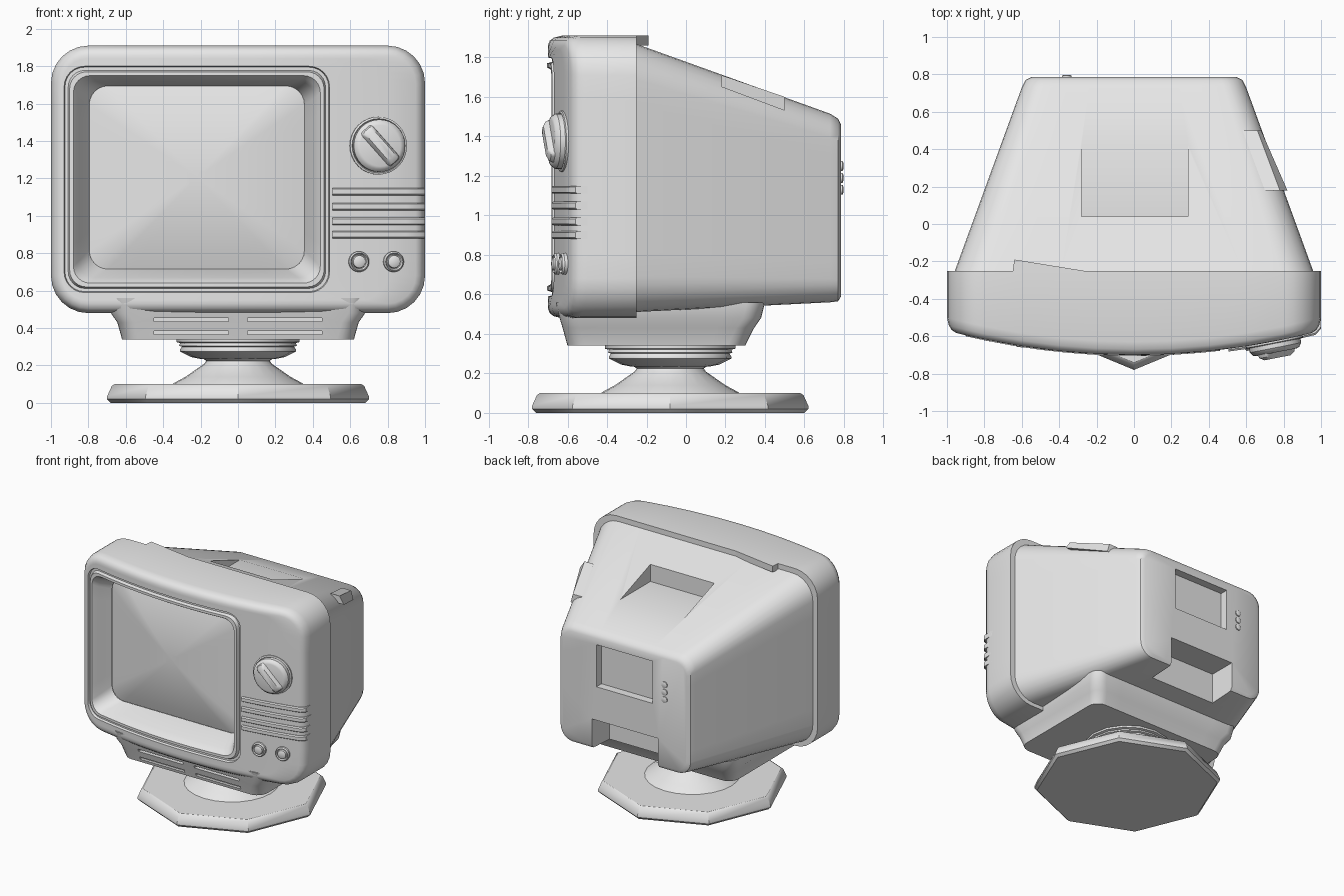
import bpy, bmesh, math
from mathutils import Matrix, Vector

cube = bpy.data.objects.get("Cube")
if cube:
    bpy.data.objects.remove(cube)

grey = bpy.data.materials.new("plain_grey")
grey.use_nodes = True
grey.diffuse_color = (0.8, 0.8, 0.8, 1)
grey.node_tree.nodes["Principled BSDF"].inputs["Base Color"].default_value = (0.8, 0.8, 0.8, 1)
parts = []


def finish(name, bm):
    bmesh.ops.recalc_face_normals(bm, faces=bm.faces)
    mesh = bpy.data.meshes.new(name)
    bm.to_mesh(mesh)
    bm.free()
    mesh.materials.append(grey)
    ob = bpy.data.objects.new(name, mesh)
    bpy.context.collection.objects.link(ob)
    parts.append(ob)
    return ob


def loft(name, loops, matrix=Matrix(), cap_end=True):
    """Skin a row of equal-length closed loops and cap the ends."""
    bm = bmesh.new()
    rings = [[bm.verts.new(matrix @ Vector(p)) for p in loop] for loop in loops]
    for a, b in zip(rings, rings[1:]):
        for i in range(len(a)):
            j = (i + 1) % len(a)
            bm.faces.new((a[i], a[j], b[j], b[i]))
    bm.faces.new(rings[0])
    if cap_end:
        bm.faces.new(rings[-1])
    return finish(name, bm)


def rounded(hw, hh, r, arc=6, side=8):
    """Rounded rectangle with subdivided straight sides."""
    pts = []
    corners = [(1, 1), (-1, 1), (-1, -1), (1, -1)]
    for k, (sx, sy) in enumerate(corners):
        c = Vector((sx * (hw - r), sy * (hh - r)))
        for i in range(arc + 1):
            a = math.pi / 2 * (k + i / arc)
            pts.append(c + r * Vector((math.cos(a), math.sin(a))))
        a = math.pi / 2 * (k + 1)
        nx, ny = corners[(k + 1) % 4]
        end = Vector((nx * (hw - r), ny * (hh - r))) + r * Vector((math.cos(a), math.sin(a)))
        start = pts[-1]
        pts += [start.lerp(end, i / side) for i in range(1, side)]
    return pts


def lathe(name, profile, segs, matrix):
    turn = [2 * math.pi * i / segs for i in range(segs)]
    return loft(name, [[(r * math.cos(a), r * math.sin(a), z) for a in turn]
                       for r, z in profile], matrix)


def cut(ob, boxes):
    """Cut boxes, given by opposite corners, out of an object."""
    bm = bmesh.new()
    for lo, hi in boxes:
        lo, hi = Vector(lo), Vector(hi)
        bmesh.ops.create_cube(bm, size=1, matrix=Matrix.Translation((lo + hi) / 2)
                              @ Matrix.Diagonal((*(hi - lo), 1)))
    cutter = finish("cutter", bm)
    parts.remove(cutter)
    cutter.hide_render = True
    mod = ob.modifiers.new("cut", "BOOLEAN")
    mod.object, mod.operation, mod.solver = cutter, "DIFFERENCE", "EXACT"
    bpy.context.view_layer.objects.active = ob
    bpy.ops.object.modifier_apply(modifier=mod.name)
    bpy.data.objects.remove(cutter)


def front(x):
    return -0.70 + 0.13 * x * x


def on_front(x, z):
    """Frame whose z axis points out of the curved front."""
    return (Matrix.Translation((x, front(x), z)) @ Matrix.Rotation(math.atan(0.26 * x), 4, "Z")
            @ Matrix.Rotation(math.pi / 2, 4, "X"))


# Front bezel: outer shell, rounded edge, curved face, groove and screen recess
MID, SX = 1.195, -0.22
loops = [[(p.x, -0.25, p.y + MID) for p in rounded(1, 0.715, 0.2)]]
for inset, off in [(0, 0.07), (0.01, 0.03), (0.025, 0.01), (0.05, 0)]:
    loops.append([(p.x, front(p.x) + off, p.y + MID)
                  for p in rounded(1 - inset, 0.715 - inset, 0.2 - inset)])
rim = [(0.71, 0), (0.705, 0.02), (0.688, 0.02), (0.68, -0.005), (0.66, -0.005), (0.645, 0.02), (0.63, 0.05)]
outer = loops[-1]
opening = [(p.x + SX, 0, p.y + MID) for p in rounded(0.71, 0.605, 0.11)]
for t in (0.33, 0.67):
    mixed = [Vector(a).lerp(Vector(b), t) for a, b in zip(outer, opening)]
    loops.append([(p.x, front(p.x), p.z) for p in mixed])
for hw, off in rim:
    loops.append([(p.x + SX, front(p.x + SX) + off, p.y + MID)
                  for p in rounded(hw, hw - 0.105, hw - 0.6 if hw > 0.7 else 0.09)])
loops.append([(p.x + SX, -0.47, p.y + MID + 0.01) for p in rounded(0.575, 0.49, 0.1)])
loft("front_bezel", loops, cap_end=False)

# Domed screen
loft("screen", [[(p.x * s + SX, -0.46 - 0.08 * (1 - s * s), p.y * s + MID + 0.01)
                 for p in rounded(0.58, 0.495, 0.1)] for s in (1, 0.85, 0.65, 0.45, 0.25, 0.08)])

# Tapered rear housing with grip recess, rear panel and cable notch
body = loft("rear_housing", [[(p.x, y, p.y + (lo + hi) / 2) for p in rounded(hw, (hi - lo) / 2, r)]
                             for y, hw, lo, hi, r in [(-0.27, 0.965, 0.51, 1.875, 0.18),
                                                      (0.73, 0.6, 0.56, 1.515, 0.12),
                                                      (0.77, 0.58, 0.565, 1.49, 0.11),
                                                      (0.785, 0.55, 0.59, 1.46, 0.09)]])
cut(body, [((-0.28, 0.04, 1.625), (0.29, 0.43, 2.0)),
           ((-0.25, 0.72, 1.07), (0.25, 0.9, 1.41)),
           ((-0.3, 0.56, 0.4), (0.29, 0.9, 0.8))])
for z in (1.13, 1.19, 1.25):
    lathe("rear_socket", [(0.025, -0.02), (0.025, 0.008), (0.015, 0.012)], 12,
          Matrix.Translation((-0.36, 0.785, z)) @ Matrix.Rotation(-math.pi / 2, 4, "X"))

# Small tabs on the top seam and the left shoulder
loft("seam_tab", [[(-0.65, -0.27, z), (-0.27, -0.25, z), (-0.64, -0.19, z)] for z in (1.86, 1.91)])
loft("shoulder_tab", [[(x + dx, y, z) for x, y, z in
                       [(0.78, 0.18, 1.65), (0.64, 0.5, 1.53), (0.62, 0.5, 1.6), (0.74, 0.18, 1.71)]]
                      for dx in (-0.04, 0.04)])

# Raised speaker bars wrapping round the front edge
for z in (0.9, 0.97, 1.05, 1.13):
    loops = []
    for x in (0.505, 0.6, 0.7, 0.8, 0.9, 0.97, 1.0):
        y = front(x) - 0.015 if x < 0.99 else -0.56
        loops.append([(x, y + 0.1, z + 0.02), (x, y + 0.01, z + 0.02), (x, y, z + 0.013),
                      (x, y, z - 0.013), (x, y + 0.01, z - 0.02), (x, y + 0.1, z - 0.02)])
    loft("speaker_bar", loops)

# Tuning knob with a grip, and two push buttons
knob = on_front(0.75, 1.375)
lathe("knob", [(0.155, -0.03), (0.155, 0.008), (0.145, 0.012), (0.14, 0.005), (0.14, 0.035),
               (0.125, 0.055), (0.11, 0.06)], 32, knob)
loft("knob_grip", [[(p.x, p.y, z) for p in rounded(hw, hh, 0.02, 3, 2)]
                   for hw, hh, z in [(0.125, 0.045, 0.04), (0.115, 0.035, 0.075), (0.09, 0.025, 0.09)]],
     knob @ Matrix.Rotation(math.radians(-48), 4, "Z"))
for x in (0.645, 0.83):
    lathe("button", [(0.055, -0.03), (0.055, 0.015), (0.047, 0.025), (0.04, 0.012), (0.036, 0.012),
                     (0.033, 0.028), (0.02, 0.034)], 24, on_front(x, 0.755))

# Neck block with front vents
neck = loft("neck_block", [[(p.x, p.y + cy, z) for p in rounded(hw, hd, 0.09)]
                           for z, hw, cy, hd in [(0.34, 0.62, -0.15, 0.45), (0.43, 0.645, -0.14, 0.485),
                                                 (0.48, 0.68, -0.13, 0.51), (0.56, 0.69, -0.13, 0.53)]])
cut(neck, [((min(s * 0.05, s * 0.45), -0.8, z), (max(s * 0.05, s * 0.45), -0.585, z + 0.02))
           for s in (-1, 1) for z in (0.365, 0.435)])

# Swivel, stem and octagonal base
stand = Matrix.Translation((0, -0.08, 0))
lathe("swivel", [(0.33, 0.36), (0.33, 0.325), (0.31, 0.32), (0.315, 0.305), (0.3, 0.3), (0.31, 0.285),
                 (0.31, 0.275), (0.25, 0.245), (0.2, 0.235)], 16, stand)
lathe("stem", [(0.36, 0.09), (0.345, 0.105), (0.28, 0.14), (0.18, 0.21), (0.17, 0.225), (0.2, 0.245)], 24, stand)
lathe("base", [(0.68, 0), (0.7, 0.02), (0.7, 0.035), (0.675, 0.09), (0.66, 0.1)], 8, stand)

# Smooth shading with crisp edges
bpy.ops.object.select_all(action="DESELECT")
for ob in parts:
    ob.select_set(True)
bpy.context.view_layer.objects.active = body
bpy.ops.object.shade_smooth_by_angle(angle=math.radians(35))
